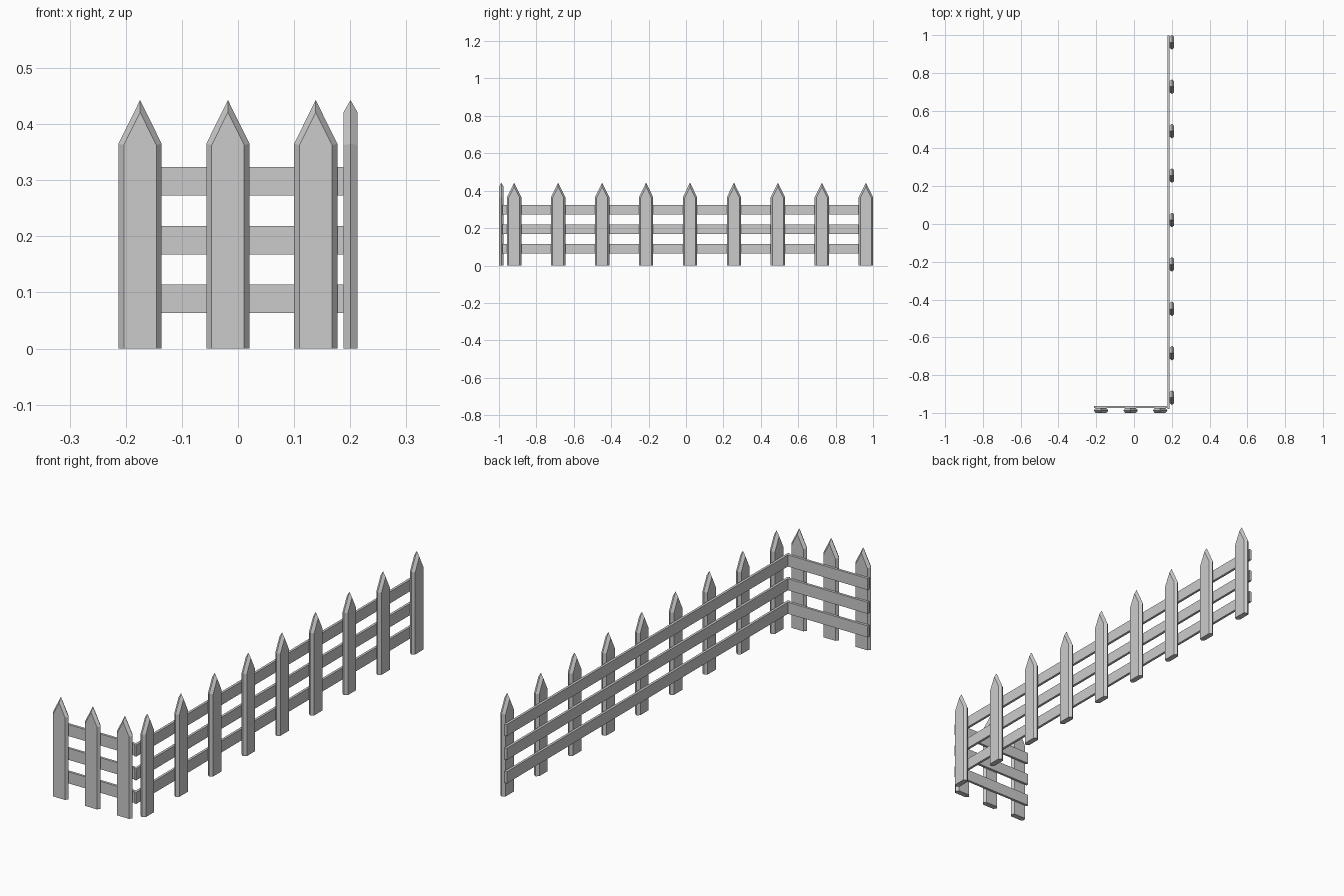
import bpy, bmesh
from mathutils import Matrix
from math import pi

if "Cube" in bpy.data.objects:
    bpy.data.objects.remove(bpy.data.objects["Cube"])

HALF_W, HALF_T, TOP, SHOULDER = 0.0385, 0.0125, 0.443, 0.365


def make_object(name, bm, matrix):
    bmesh.ops.recalc_face_normals(bm, faces=bm.faces[:])
    me = bpy.data.meshes.new(name)
    bm.to_mesh(me)
    bm.free()
    ob = bpy.data.objects.new(name, me)
    ob.matrix_world = matrix
    bpy.context.collection.objects.link(ob)
    return ob


def picket(name, x, y, angle):
    # Pointed outline, full size in the middle and inset on both faces
    bm = bmesh.new()
    rings = []
    for depth, inset, drop in ((-HALF_T, 0.0095, 0.022), (0, 0, 0), (HALF_T, 0.0095, 0.022)):
        w = HALF_W - inset
        s = SHOULDER - inset * 0.25
        outline = [(-w, 0), (w, 0), (w, s), (0, TOP - drop), (-w, s)]
        rings.append([bm.verts.new((px, depth, pz)) for px, pz in outline])
    for a, b in zip(rings, rings[1:]):
        for i in range(5):
            j = (i + 1) % 5
            bm.faces.new((a[i], a[j], b[j], b[i]))
    bm.faces.new(rings[0])
    bm.faces.new(rings[-1])
    make_object(name, bm, Matrix.Translation((x, y, 0)) @ Matrix.Rotation(angle, 4, 'Z'))


def rail(name, x0, x1, y0, y1, z):
    bm = bmesh.new()
    bmesh.ops.create_cube(bm, size=1)
    bmesh.ops.scale(bm, vec=(x1 - x0, y1 - y0, 0.051), verts=bm.verts[:])
    make_object(name, bm, Matrix.Translation(((x0 + x1) / 2, (y0 + y1) / 2, z)))


# Short front run of pickets
for i in range(3):
    picket(f"front_picket_{i + 1}", -0.1745 + i * 0.1565, -0.9875, 0)

# Long side run of pickets
for i in range(9):
    picket(f"side_picket_{i + 1}", 0.2005, -0.919 + i * 0.2351, pi / 2)

# Three horizontal rails behind each run
for i, z in enumerate((0.089, 0.193, 0.298)):
    rail(f"front_rail_{i + 1}", -0.213, 0.177, -0.975, -0.964, z)
    rail(f"side_rail_{i + 1}", 0.177, 0.188, -0.98, 0.998, z)
